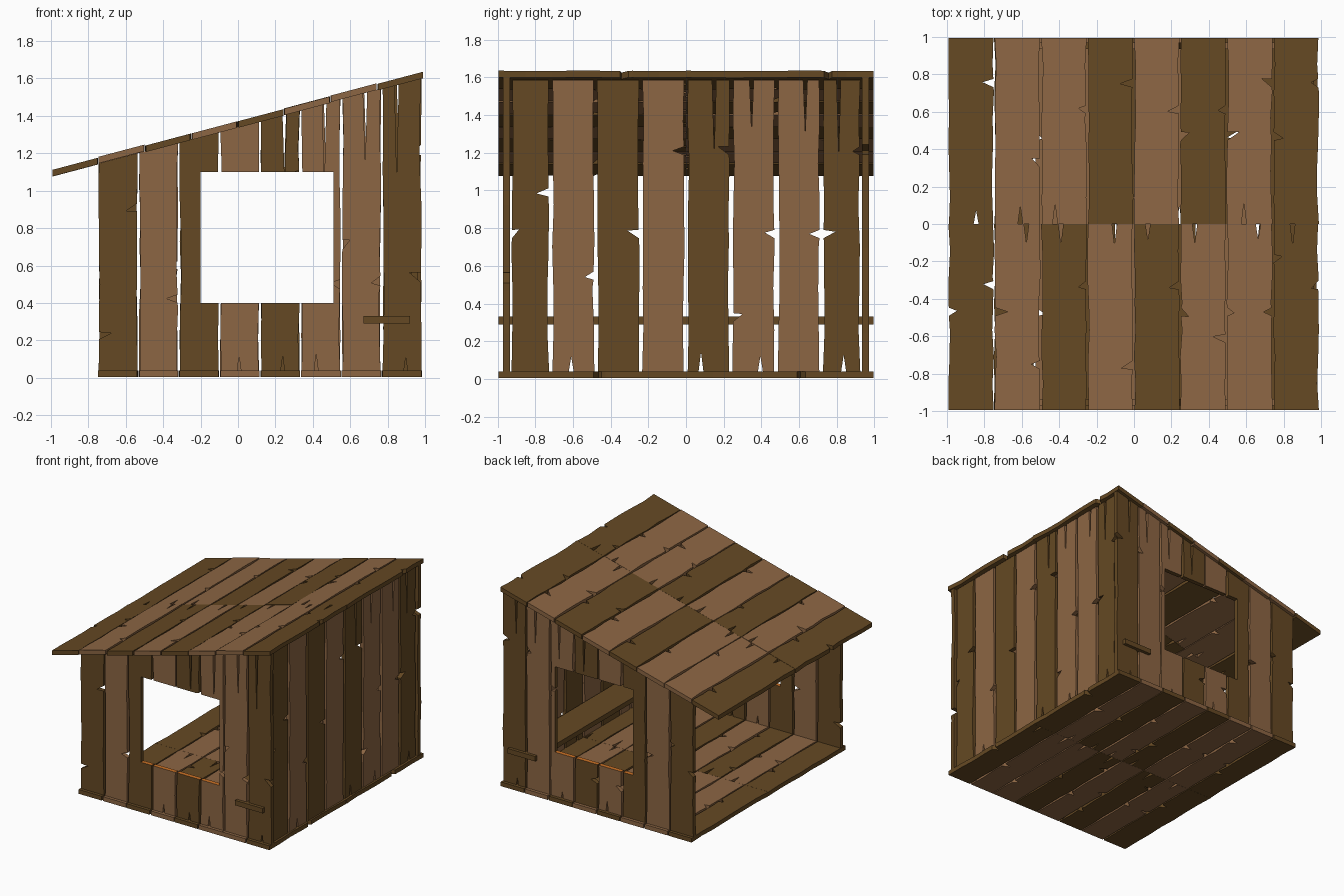
import bpy, bmesh, random
from mathutils import Vector

if "Cube" in bpy.data.objects:
    bpy.data.objects.remove(bpy.data.objects["Cube"])

random.seed(7)


def material(name, rgb):
    m = bpy.data.materials.new(name)
    m.diffuse_color = (*rgb, 1)
    m.use_nodes = True
    m.node_tree.nodes["Principled BSDF"].inputs["Base Color"].default_value = m.diffuse_color
    return m


MATS = [material("dark brown wood", (0.130, 0.066, 0.017)),
        material("light brown wood", (0.265, 0.133, 0.057)),
        material("orange cut wood", (0.60, 0.17, 0.02))]
TH = 0.035                        # board thickness


def roof_under(x):
    return 1.34 + 0.265 * x


def outline(u0, u1, length, split_end):
    """Worn board outline as (u, t), t = 0..1 along the board."""
    r = random.uniform
    c = u0 + (u1 - u0) * r(0.3, 0.7)
    pts = [(u0 + r(0, .006), 0)]
    if random.random() < 0.6:      # short crack at the foot
        pts += [(c - .013, 0), (c, r(.07, .12) / length), (c + .013, 0)]
    pts.append((u1 - r(0, .006), 0))

    def side(edge, inward, notch):
        out = []
        for i in range(1, 7):
            out.append((edge + inward * r(0, .011), i / 7))
            if notch == i:         # wedge shaped nick in the edge
                t, h = (i + .3) / 7, .022 / length
                out += [(edge + inward * .004, t - h),
                        (edge + inward * r(.04, .07), t + h * r(-.6, 1.2)),
                        (edge + inward * .004, t + h)]
        return out
    pts += side(u1, -1, random.choice([2, 3, 4, 5]))
    pts.append((u1 - r(0, .006), 1))
    if split_end:                  # long split at the top
        c = u0 + (u1 - u0) * r(0.35, 0.65)
        pts += [(c + .011, 1), (c, 1 - r(.25, .42) / length), (c - .011, 1)]
    pts.append((u0 + r(0, .006), 1))
    pts += side(u0, 1, random.choice([0, 0, 1, 3]))[::-1]
    return pts


def board(bm, pts, place, mat):
    """Extrude an outline; place(u, t, d) gives the 3D point."""
    a = [bm.verts.new(place(u, t, 0)) for u, t in pts]
    b = [bm.verts.new(place(u, t, TH)) for u, t in pts]
    n = len(pts)
    faces = [bm.faces.new(a[::-1]), bm.faces.new(b)]
    faces += [bm.faces.new((a[i], a[(i + 1) % n], b[(i + 1) % n], b[i])) for i in range(n)]
    for f in faces:
        f.material_index = mat


def finish(name, bm):
    bmesh.ops.recalc_face_normals(bm, faces=bm.faces[:])
    me = bpy.data.meshes.new(name)
    bm.to_mesh(me)
    bm.free()
    for m in MATS:
        me.materials.append(m)
    ob = bpy.data.objects.new(name, me)
    bpy.context.collection.objects.link(ob)
    return ob


WALL = [0, 1, 0, 1, 0, 1, 1, 0]
HALVES = {-1: [0, 1, 0, 1, 0, 1, 1, 0], 1: [0, 1, 1, 0, 1, 0, 1, 0]}


# floor and roof: two rows of boards meeting at y = 0
def deck(name, x0, x1, height):
    bm = bmesh.new()
    w = (x1 - x0) / 8
    for s, cols in HALVES.items():
        for i, col in enumerate(cols):
            u0 = x0 + i * w
            dz = random.uniform(-.004, .004) if name == "roof" else 0
            board(bm, outline(u0 + .001, u0 + w - .001, 0.995, False),
                  lambda u, t, d: Vector((u, s * (.0005 + t * .9945), height(u) + d + dz)), col)
    return finish(name, bm)


deck("floor", -0.75, 0.985, lambda x: 0.005)
deck("roof", -0.995, 0.99, roof_under)

# front and back walls, tops cut along the roof slope
walls = []
for name, y in (("front_wall", -0.97), ("back_wall", 0.97 - TH)):
    bm = bmesh.new()
    w = 1.735 / 8
    for i, col in enumerate(WALL):
        u0 = -0.75 + i * w
        board(bm, outline(u0 + .003, u0 + w - .003, 1.3, i in (4, 5, 6, 7)),
              lambda u, t, d: Vector((u, y + d, .015 + t * (roof_under(u) - .012))), col)
    walls.append(finish(name, bm))

# right wall, set in between the front and back walls
bm = bmesh.new()
w = 1.87 / 8 + .006
for i, col in enumerate(WALL):
    u0 = -0.958 + i * w
    board(bm, outline(max(u0, -.933) + .006, min(u0 + w, .933) - .008, 1.57, i in (4, 5, 6, 7)),
          lambda u, t, d: Vector((.928 + d, u, .04 + t * (roof_under(.928) - .04))), col)
finish("right_wall", bm)

# bench board, its ends passing through both walls
bm = bmesh.new()
board(bm, [(.67, 0), (.92, 0), (.92, 1), (.67, 1)],
      lambda u, t, d: Vector((u, -.995 + 1.99 * t, .29 + d * 1.15)), 0)
finish("bench", bm)

# window openings, with an orange sill
bm = bmesh.new()
bmesh.ops.create_cube(bm, size=1)
for v in bm.verts:
    v.co = Vector((.155 + v.co.x * .71, v.co.y * 3, .75 + v.co.z * .70))
bm.normal_update()
for f in bm.faces:
    f.material_index = 2 if f.normal.z < -.5 else 0
cutter = finish("window_cutter", bm)
cutter.hide_render = True
cutter.display_type = 'WIRE'
for ob in walls:
    mod = ob.modifiers.new("window", 'BOOLEAN')
    mod.operation = 'DIFFERENCE'
    mod.solver = 'EXACT'
    mod.object = cutter
